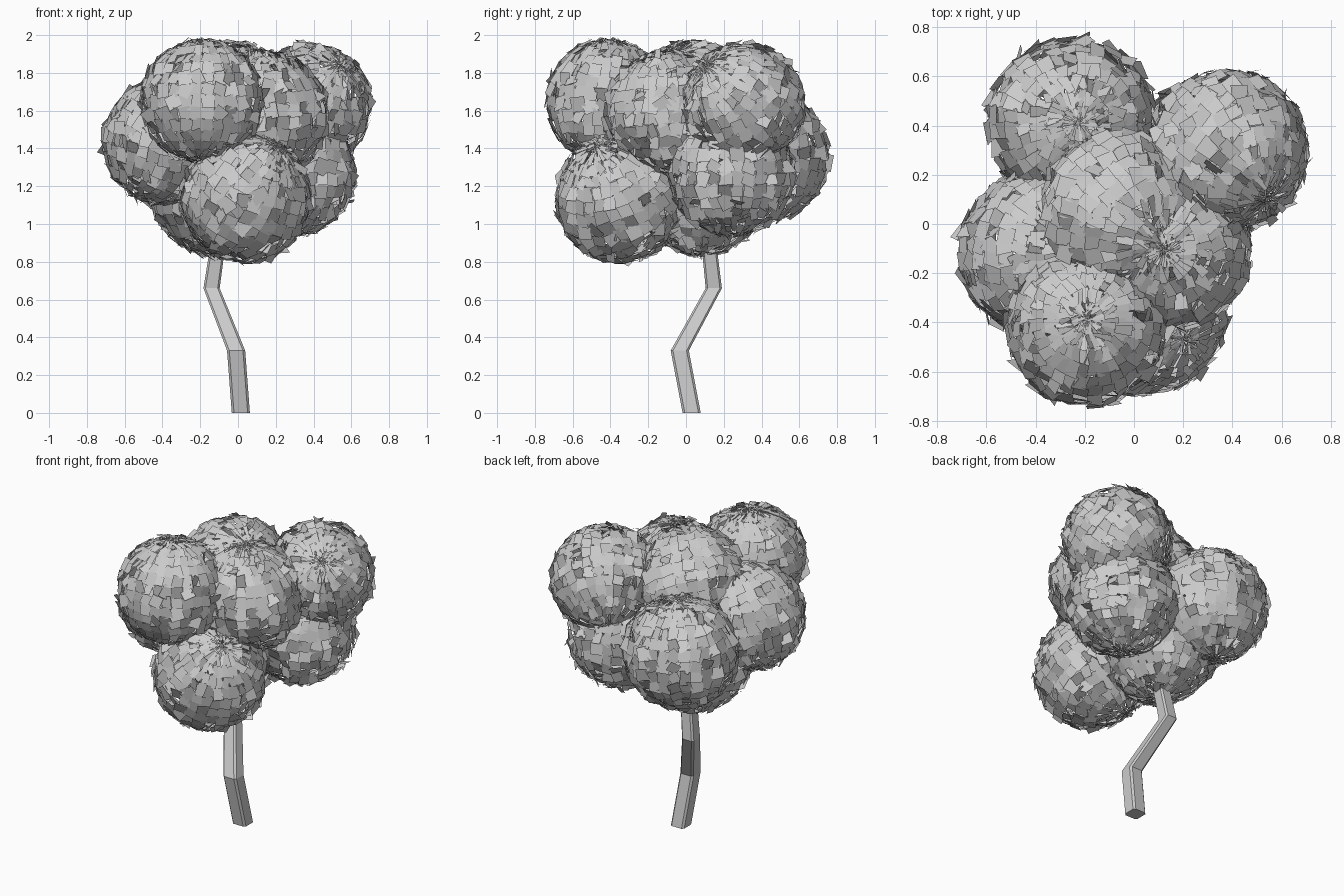
import bpy, bmesh, math, random
from mathutils import Matrix, Vector

random.seed(7)
cube = bpy.data.objects.get("Cube")
if cube:
    bpy.data.objects.remove(cube, do_unlink=True)


def make_material(name, rgb):
    mat = bpy.data.materials.new(name)
    mat.use_nodes = True
    color = (*rgb, 1.0)
    mat.diffuse_color = color
    mat.node_tree.nodes["Principled BSDF"].inputs["Base Color"].default_value = color
    return mat


grey = make_material("plain grey", (0.6, 0.6, 0.6))


def add_object(name, bm):
    mesh = bpy.data.meshes.new(name)
    bm.to_mesh(mesh)
    bm.free()
    mesh.materials.append(grey)
    obj = bpy.data.objects.new(name, mesh)
    bpy.context.collection.objects.link(obj)
    return obj


def leaf_ball(name, center, radius, pole):
    """Sphere broken into loose leaves, each one turned and tilted a little."""
    bm = bmesh.new()
    bmesh.ops.create_uvsphere(bm, u_segments=32, v_segments=16, radius=radius)
    bmesh.ops.split_edges(bm, edges=bm.edges[:])
    for face in bm.faces:
        middle = face.calc_center_median()
        normal = face.normal.copy()
        side = normal.orthogonal().normalized()
        side.rotate(Matrix.Rotation(random.uniform(0, math.tau), 3, normal))
        turn = (Matrix.Rotation(random.gauss(0, 0.3), 3, side)
                @ Matrix.Rotation(random.gauss(0, 0.25), 3, normal))
        size = random.uniform(1.0, 1.35)
        lift = normal * random.uniform(-0.006, 0.008)
        for v in face.verts:
            v.co = middle + lift + turn @ ((v.co - middle) * size)
    # Lean the pole of the ball and move it into place
    lean = Vector((0, 0, 1)).rotation_difference(Vector(pole)).to_matrix().to_4x4()
    bm.transform(Matrix.Translation(center) @ lean)
    return add_object(name, bm)


# Crown: overlapping balls of leaves
balls = {
    "front_upper": ((-0.19, -0.415, 1.65), 0.325, (0, 0.1, 1)),
    "front_lower": ((0.04, -0.35, 1.14), 0.34, (0.5, -0.35, 0.8)),
    "left_upper": ((0.38, 0.30, 1.63), 0.325, (0.5, -0.6, 0.62)),
    "left_lower": ((0.29, 0.24, 1.27), 0.33, (0, 0, 1)),
    "back": ((-0.25, 0.41, 1.36), 0.345, (0.08, 0, 1)),
    "right": ((-0.38, -0.12, 1.435), 0.333, (0.4, 0, 0.9)),
    "top": ((-0.05, 0.04, 1.63), 0.34, (0.5, -0.35, 0.8)),
    "middle": ((0.14, -0.09, 1.58), 0.335, (-0.05, -0.05, 1)),
    "core": ((-0.12, 0.08, 1.18), 0.345, (0, 0, 1)),
}
for part, (center, radius, pole) in balls.items():
    leaf_ball(part + "_leaves", center, radius, pole)

# Trunk: crooked square column with chamfered corners
path = [(0.015, 0.03, 0), (-0.01, -0.033, 0.33),
        (-0.14, 0.147, 0.66), (-0.09, 0.11, 1.0)]
half_widths = [0.048, 0.048, 0.043, 0.038]
bm = bmesh.new()
rings = []
for point, half in zip(path, half_widths):
    ring = []
    for i in range(4):
        quarter = Matrix.Rotation(i * math.pi / 2, 3, "Z")
        for corner in ((half, half * 0.75, 0), (half * 0.75, half, 0)):
            ring.append(bm.verts.new(Vector(point) + quarter @ Vector(corner)))
    rings.append(ring)
for low, high in zip(rings, rings[1:]):
    for i in range(len(low)):
        j = (i + 1) % len(low)
        bm.faces.new((low[i], low[j], high[j], high[i]))
bm.faces.new(rings[0][::-1])
bm.faces.new(rings[-1])
add_object("trunk", bm)
